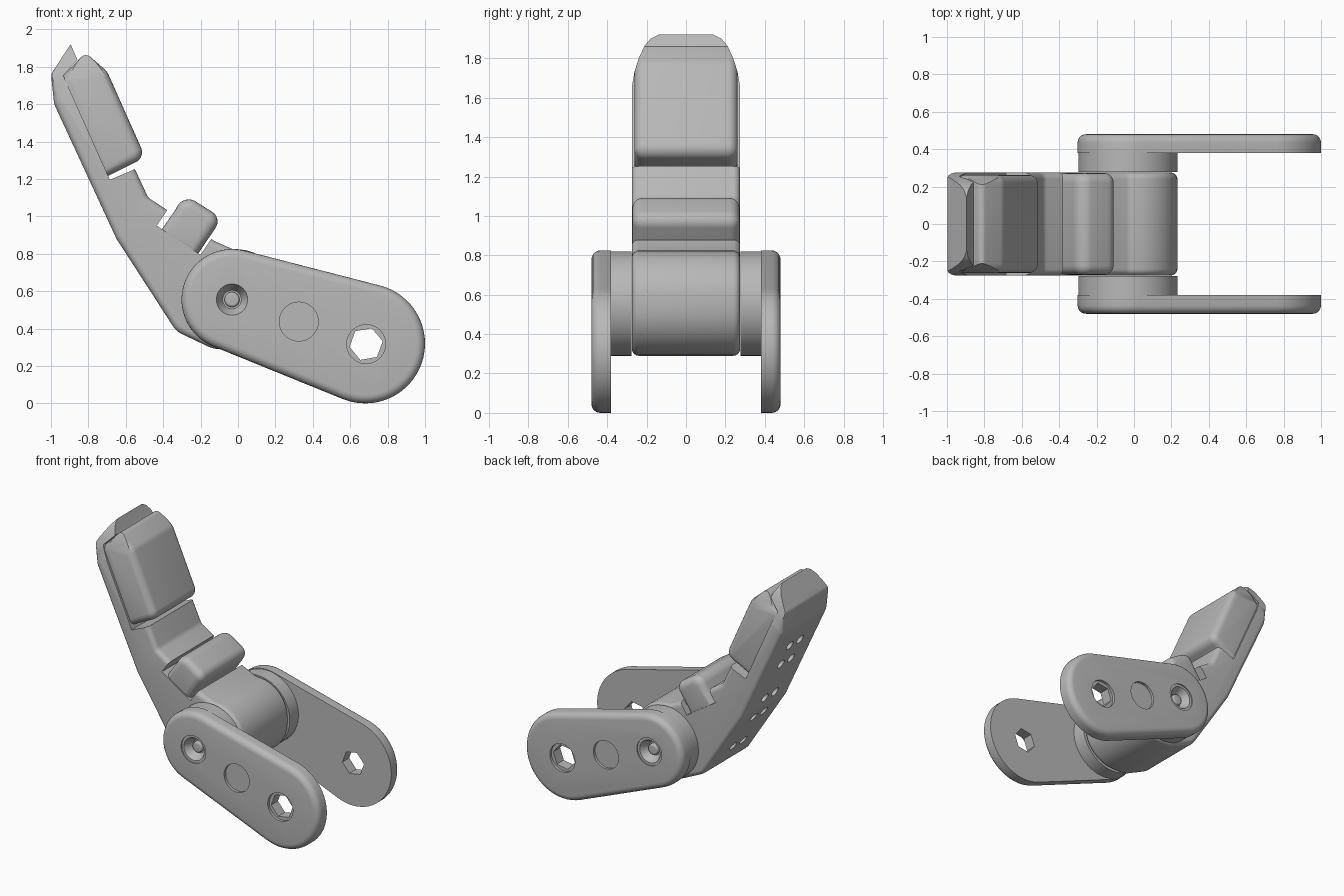
import bpy, bmesh
from math import cos, sin, tan, pi, radians, acos, atan2
from mathutils import Vector, Matrix

cube = bpy.data.objects.get("Cube")
if cube:
    bpy.data.objects.remove(cube, do_unlink=True)

grey = bpy.data.materials.new("plain_grey")
grey.use_nodes = True
COLOUR = (0.48, 0.48, 0.48, 1)
grey.diffuse_color = COLOUR
grey.node_tree.nodes["Principled BSDF"].inputs["Base Color"].default_value = COLOUR


def finish(bm, name):
    bmesh.ops.recalc_face_normals(bm, faces=bm.faces)
    mesh = bpy.data.meshes.new(name)
    bm.to_mesh(mesh)
    bm.free()
    mesh.materials.append(grey)
    obj = bpy.data.objects.new(name, mesh)
    bpy.context.collection.objects.link(obj)
    return obj


def ring(centre, radius, count=48, turn=0.0):
    return [(centre[0] + radius * cos(turn + 2 * pi * i / count),
             centre[1] + radius * sin(turn + 2 * pi * i / count)) for i in range(count)]


def rounded(corners, steps=8):
    """Outline from (x, z, radius) corners, each replaced by an arc."""
    out = []
    for i, (x, z, r) in enumerate(corners):
        p = Vector((x, z))
        if not r:
            out.append(p)
            continue
        a = (Vector(corners[i - 1][:2]) - p).normalized()
        b = (Vector(corners[(i + 1) % len(corners)][:2]) - p).normalized()
        half = acos(max(-1, min(1, a.dot(b)))) / 2
        mid = p + (a + b).normalized() * (r / sin(half))
        start, end = p + a * (r / tan(half)) - mid, p + b * (r / tan(half)) - mid
        t0 = atan2(start.y, start.x)
        sweep = (atan2(end.y, end.x) - t0 + pi) % (2 * pi) - pi
        out += [mid + r * Vector((cos(t0 + sweep * k / steps), sin(t0 + sweep * k / steps)))
                for k in range(steps + 1)]
    return out


def prism(name, outline, y0, y1, rims=(), width=0.045, axis="Y"):
    """Extrude an outline from y0 to y1 and round the rims at the given y."""
    bm = bmesh.new()
    place = (lambda p, d: (p[0], d, p[1])) if axis == "Y" else (lambda p, d: (d, p[0], p[1]))
    lo = [bm.verts.new(place(p, y0)) for p in outline]
    hi = [bm.verts.new(place(p, y1)) for p in outline]
    bm.faces.new(lo)
    bm.faces.new(hi)
    n = len(lo)
    for i in range(n):
        bm.faces.new((lo[i], lo[(i + 1) % n], hi[(i + 1) % n], hi[i]))
    bmesh.ops.recalc_face_normals(bm, faces=bm.faces)
    edges = [e for e in bm.edges if any(all(abs(v.co.y - y) < 1e-5 for v in e.verts) for y in rims)]
    if edges:
        bmesh.ops.bevel(bm, geom=edges, offset=width, segments=5, profile=0.5, affect="EDGES")
    return finish(bm, name)


def cone(name, centre, axis, r1, r2, depth, count=32):
    bm = bmesh.new()
    turn = Vector(axis).to_track_quat("Z", "Y").to_matrix().to_4x4()
    bmesh.ops.create_cone(bm, cap_ends=True, segments=count, radius1=r1, radius2=r2,
                          depth=depth, matrix=Matrix.Translation(centre) @ turn)
    return finish(bm, name)


def boolean(obj, cutters, operation="DIFFERENCE"):
    bpy.context.view_layer.objects.active = obj
    for cutter in cutters:
        mod = obj.modifiers.new("cut", "BOOLEAN")
        mod.operation, mod.solver, mod.object = operation, "EXACT", cutter
        bpy.ops.object.modifier_apply(modifier=mod.name)
        bpy.data.objects.remove(cutter, do_unlink=True)


def smooth(obj):
    bpy.ops.object.select_all(action="DESELECT")
    obj.select_set(True)
    bpy.context.view_layer.objects.active = obj
    bpy.ops.object.shade_smooth_by_angle(angle=radians(32))


HUB, MID, END = (-0.032, 0.555), (0.325, 0.437), (0.68, 0.32)
SOCKET = (0.685, 0.317)


def link_outline():
    """Two circles of different size joined by their common tangents."""
    r0, r1 = 0.27, 0.32
    d = Vector(END) - Vector(HUB)
    lean = atan2(d.y, d.x)
    spread = acos((r0 - r1) / d.length)
    pts = []
    for c, r, t0, t1 in ((END, r1, -spread, spread), (HUB, r0, spread, 2 * pi - spread)):
        for k in range(33):
            t = lean + t0 + (t1 - t0) * k / 32
            pts.append((c[0] + r * cos(t), c[1] + r * sin(t)))
    return pts


# Side links with boss, bolt recess, shallow disc and hex socket
for side, s in (("front", -1), ("back", 1)):
    link = prism(side + "_link", link_outline(), s * 0.38, s * 0.48, rims=(s * 0.48,))
    face = s * 0.48
    boolean(link, [
        prism("cut_disc", ring(MID, 0.104), face - s * 0.02, face + s * 0.05),
        prism("cut_socket", ring(SOCKET, 0.104), face - s * 0.02, face + s * 0.05),
        prism("cut_hex", ring(SOCKET, 0.09, 6, radians(10)), s * 0.3, s * 0.6),
        prism("cut_rim", ring(HUB, 0.102), face - s * 0.008, face + s * 0.05),
        cone("cut_bolt", (HUB[0], s * 0.445, HUB[1]), (0, s, 0), 0.05, 0.088, 0.07, 48),
    ])
    boss = prism(side + "_knuckle_boss", ring(HUB, 0.265, 64), s * 0.277, s * 0.385)
    bolt = prism(side + "_bolt_head", ring(HUB, 0.04, 32), s * 0.4, s * 0.44,
                 rims=(s * 0.44,), width=0.012)
    for obj in (link, boss, bolt):
        smooth(obj)


def tip_mask():
    """Tapered width shared by the finger body and the tip pad."""
    half = [(0.3, -0.1), (0.3, 1.6), (0.274, 1.66), (0.262, 1.73), (0.24, 1.80),
            (0.21, 1.865), (0.18, 1.9), (0.14, 1.92), (0.13, 1.93)]
    return prism("tip_mask", half + [(-y, z) for y, z in reversed(half)], -1.5, 1, axis="X")


# Finger body: hub, two straight spans and the nail-like lip
body = prism("finger_body", rounded([
    (0.232, 0.29, 0.25), (-0.13, 0.29, 0.15), (-0.33, 0.385, 0.12), (-0.65, 0.88, 0.05),
    (-0.983, 1.6, 0.1), (-1.0, 1.76, 0.05), (-0.895, 1.92, 0), (-0.86, 1.84, 0),
    (-0.55, 1.25, 0), (-0.48, 1.10, 0.06), (-0.13, 0.87, 0), (-0.03, 0.825, 0.05),
    (0.232, 0.82, 0.24)]), -0.275, 0.275, rims=(-0.275, 0.275), width=0.035)
pockets = [
    prism("cut_tip", [(-0.935, 1.755), (-0.685, 1.195), (-0.3, 1.36), (-0.6, 2.1)], -0.5, 0.5),
    prism("cut_lower", [(-0.435, 0.95), (-0.20, 0.795), (-0.04, 1.03), (-0.275, 1.185)], -0.5, 0.5),
]

# Small blind holes in pairs down the back of the body
spans = (((-0.65, 0.88), (-0.983, 1.6), (0.13, 0.53, 0.75)),
         ((-0.65, 0.88), (-0.33, 0.385), (0.15, 0.68)))
holes = []
for a, b, stations in spans:
    a, b = Vector(a), Vector(b)
    d = (b - a).normalized()
    normal = Vector((-abs(d.y), 0, -abs(d.x)))
    for t in stations:
        p = a.lerp(b, t)
        for y in (-0.06, 0.06):
            holes.append(cone("cut_hole", (p.x, y, p.y), normal, 0.036, 0.036, 0.1, 24))
boolean(body, pockets + holes)
boolean(body, [tip_mask()], "INTERSECT")

# Tip pad and lower pad, their bases sunk into the body
tip_pad = prism("tip_pad", rounded([
    (-0.96, 1.725, 0), (-0.815, 1.875, 0.035), (-0.70, 1.775, 0.08),
    (-0.495, 1.315, 0.06), (-0.725, 1.20, 0)]), -0.262, 0.262,
    rims=(-0.262, 0.262), width=0.05)
boolean(tip_pad, [tip_mask()], "INTERSECT")
lower_pad = prism("lower_pad", rounded([
    (-0.425, 0.905, 0), (-0.335, 1.035, 0), (-0.29, 1.12, 0.07),
    (-0.085, 0.99, 0.06), (-0.23, 0.775, 0)]), -0.272, 0.272,
    rims=(-0.272, 0.272), width=0.05)
for obj in (body, tip_pad, lower_pad):
    smooth(obj)
